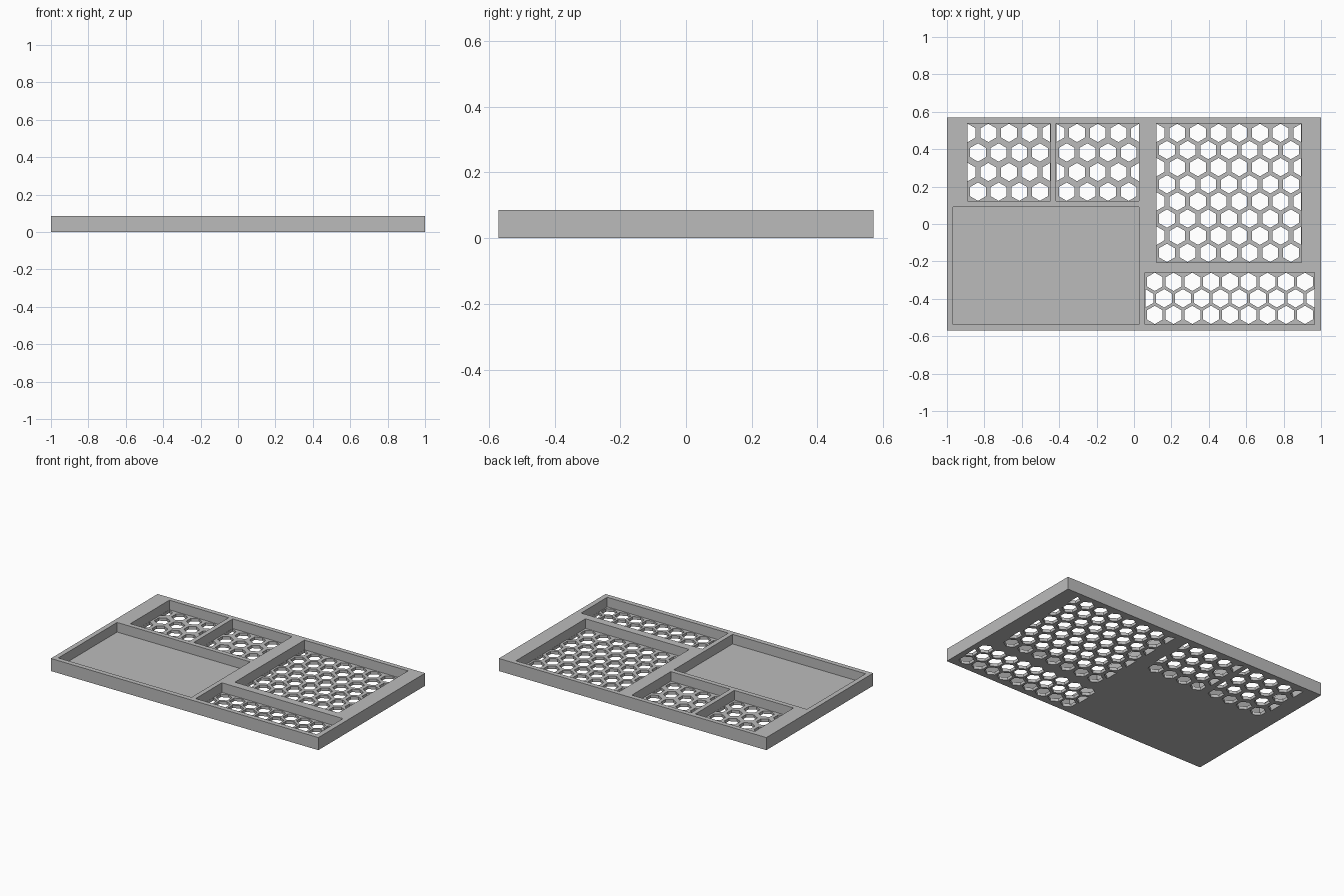
import bpy, bmesh, math

if "Cube" in bpy.data.objects:
    bpy.data.objects.remove(bpy.data.objects["Cube"])

HEIGHT, FLOOR, HEX_R = 0.085, 0.02, 0.049

grey = bpy.data.materials.new("plain grey")
grey.use_nodes = True
grey.diffuse_color = (0.5, 0.5, 0.5, 1)
grey.node_tree.nodes["Principled BSDF"].inputs["Base Color"].default_value = (0.5, 0.5, 0.5, 1)

# Pockets: x0, x1, y0, y1, honeycomb columns, rows (no columns = solid floor)
POCKETS = [
    (-0.89, -0.447, 0.122, 0.538, 4, 4),
    (-0.416, 0.028, 0.122, 0.538, 4, 4),
    (-0.967, 0.028, -0.537, 0.09, 0, 0),
    (0.12, 0.895, -0.205, 0.538, 7, 8),
    (0.06, 0.965, -0.537, -0.258, 9, 3),
]


def prism(bm, outline, z0, z1):
    """Extrude a counter-clockwise outline between two heights."""
    low = [bm.verts.new((x, y, z0)) for x, y in outline]
    high = [bm.verts.new((x, y, z1)) for x, y in outline]
    bm.faces.new(low[::-1])
    bm.faces.new(high)
    n = len(outline)
    for i in range(n):
        j = (i + 1) % n
        bm.faces.new((low[i], low[j], high[j], high[i]))


def rect(x0, x1, y0, y1):
    return [(x0, y0), (x1, y0), (x1, y1), (x0, y1)]


def hexagon(cx, cy, x0, x1):
    """Upright hexagon; one centred on a pocket wall keeps its inner half."""
    angles = [math.radians(30 + 60 * i) for i in range(6)]
    points = [(cx + HEX_R * math.cos(a), cy + HEX_R * math.sin(a)) for a in angles]
    return [p for p in points if x0 - 1e-5 <= p[0] <= x1 + 1e-5]


def make(name, bm):
    mesh = bpy.data.meshes.new(name)
    bm.to_mesh(mesh)
    bm.free()
    mesh.materials.append(grey)
    obj = bpy.data.objects.new(name, mesh)
    bpy.context.scene.collection.objects.link(obj)
    return obj


def cut(obj, cutter):
    mod = obj.modifiers.new(cutter.name, "BOOLEAN")
    mod.operation = "DIFFERENCE"
    mod.solver = "EXACT"
    mod.object = cutter
    bpy.context.view_layer.objects.active = obj
    bpy.ops.object.modifier_apply(modifier=mod.name)
    bpy.data.objects.remove(cutter)


# Solid tray block
bm = bmesh.new()
prism(bm, rect(-1, 1, -0.57, 0.57), 0, HEIGHT)
tray = make("organizer_tray", bm)

# Compartments sunk into the block
bm = bmesh.new()
for x0, x1, y0, y1, cols, rows in POCKETS:
    prism(bm, rect(x0, x1, y0, y1), FLOOR, HEIGHT + 0.1)
cut(tray, make("pocket_cutter", bm))

# Honeycomb holes through the floors, alternate rows staggered
bm = bmesh.new()
for x0, x1, y0, y1, cols, rows in POCKETS:
    if not cols:
        continue
    left, right = x0 + 0.001, x1 - 0.001
    pitch = (right - left) / cols
    margin = HEX_R + 0.002
    step = (y1 - y0 - 2 * margin) / (rows - 1)
    for row in range(rows):
        staggered = row % 2
        for col in range(cols + staggered):
            cx = left + pitch * (col + (0 if staggered else 0.5))
            prism(bm, hexagon(cx, y0 + margin + step * row, left, right), -0.05, FLOOR + 0.02)
cut(tray, make("honeycomb_cutter", bm))
